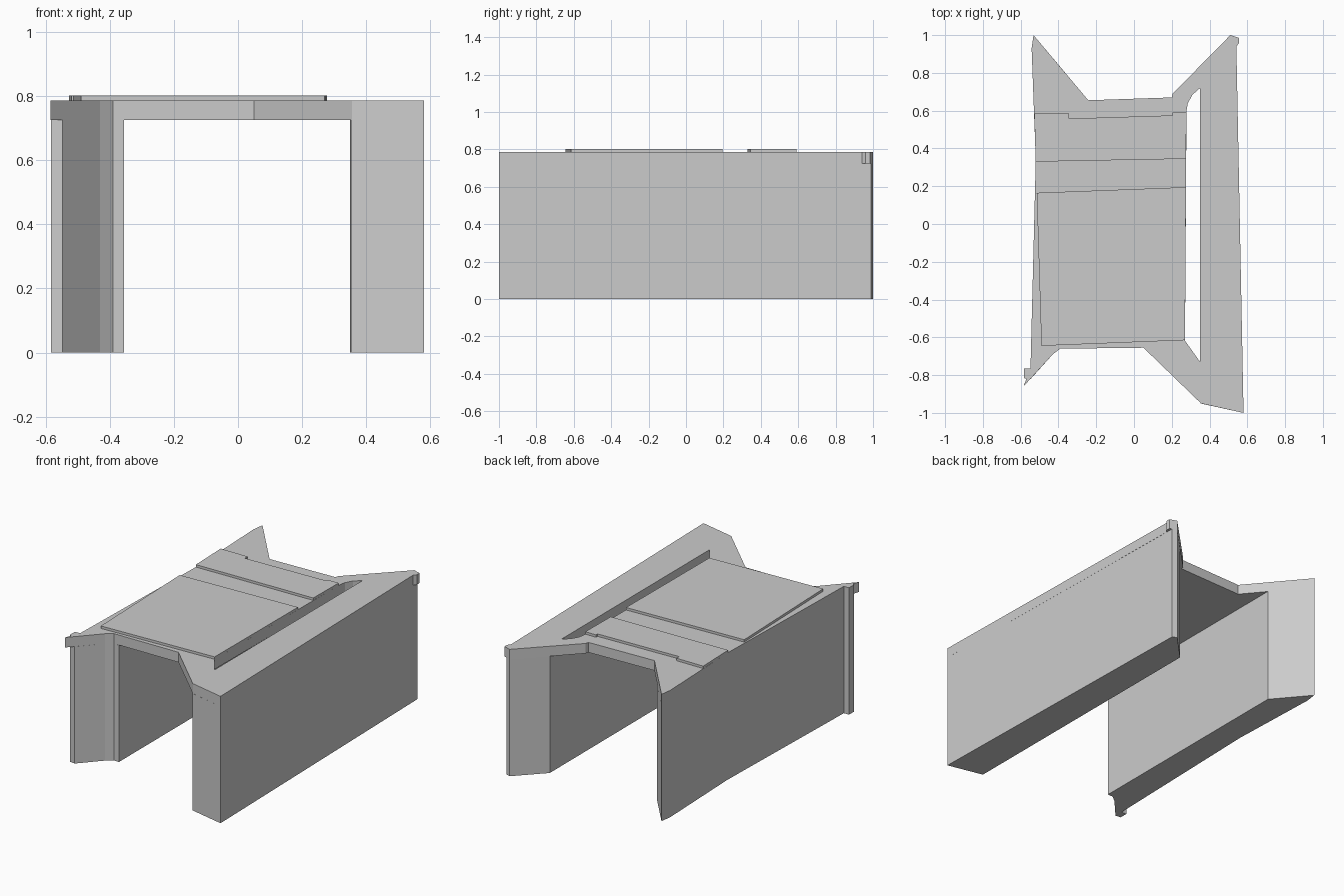
import bpy

if "Cube" in bpy.data.objects:
    bpy.data.objects.remove(bpy.data.objects["Cube"])


def prism(name, outlines, z0, z1):
    """Extrude flat outlines (first is the edge, the rest are openings) from z0 to z1."""
    curve = bpy.data.curves.new(name, 'CURVE')
    curve.dimensions = '2D'
    curve.fill_mode = 'BOTH'
    curve.extrude = (z1 - z0) / 2
    for pts in outlines:
        spline = curve.splines.new('POLY')
        spline.points.add(len(pts) - 1)
        for p, (x, y) in zip(spline.points, pts):
            p.co = (x, y, 0, 1)
        spline.use_cyclic_u = True
    temp = bpy.data.objects.new(name + "_outline", curve)
    bpy.context.collection.objects.link(temp)
    bpy.context.view_layer.update()
    deps = bpy.context.evaluated_depsgraph_get()
    mesh = bpy.data.meshes.new_from_object(temp.evaluated_get(deps))
    bpy.data.objects.remove(temp)
    bpy.data.curves.remove(curve)
    for poly in mesh.polygons:
        poly.use_smooth = False
    obj = bpy.data.objects.new(name, mesh)
    obj.location.z = (z0 + z1) / 2
    bpy.context.collection.objects.link(obj)
    return obj


DECK_BOTTOM, DECK_TOP, PAD_TOP = 0.725, 0.787, 0.802

# Abutment walls
prism("left_wall", [[
    (-0.532, 1.0), (-0.355, 0.79), (-0.355, -0.66), (-0.39, -0.66),
    (-0.43, -0.69), (-0.547, -0.82), (-0.583, -0.815), (-0.583, -0.765),
    (-0.548, -0.765), (-0.52, 0.34), (-0.542, 0.93)]], 0, DECK_BOTTOM)
prism("right_wall", [[
    (0.51, 1.0), (0.54, 0.99), (0.58, -1.0), (0.352, -0.95),
    (0.35, 0.835)]], 0, DECK_BOTTOM)

# Bridge deck with flared corners and a long slot beside the right wall
prism("deck", [
    [(-0.532, 1.0), (-0.242, 0.655), (0.2, 0.67), (0.205, 0.69),
     (0.51, 1.0), (0.555, 0.985), (0.557, 0.96), (0.542, 0.94),
     (0.58, -1.0), (0.355, -0.95), (0.05, -0.655), (-0.39, -0.66),
     (-0.43, -0.69), (-0.585, -0.86), (-0.57, -0.82), (-0.583, -0.815),
     (-0.583, -0.765), (-0.548, -0.765), (-0.52, 0.34), (-0.542, 0.93)],
    [(0.278, 0.6), (0.285, 0.64), (0.31, 0.685), (0.35, 0.72),
     (0.35, -0.73), (0.27, -0.618)],
], DECK_BOTTOM, DECK_TOP)

# Raised surface pads
prism("front_pad", [[
    (-0.515, 0.165), (0.275, 0.195), (0.27, -0.615),
    (-0.49, -0.645)]], DECK_TOP, PAD_TOP)
prism("rear_pad", [[
    (-0.528, 0.585), (-0.345, 0.585), (-0.345, 0.558), (0.205, 0.575),
    (0.205, 0.59), (0.278, 0.59), (0.275, 0.345),
    (-0.52, 0.33)]], DECK_TOP, PAD_TOP)
